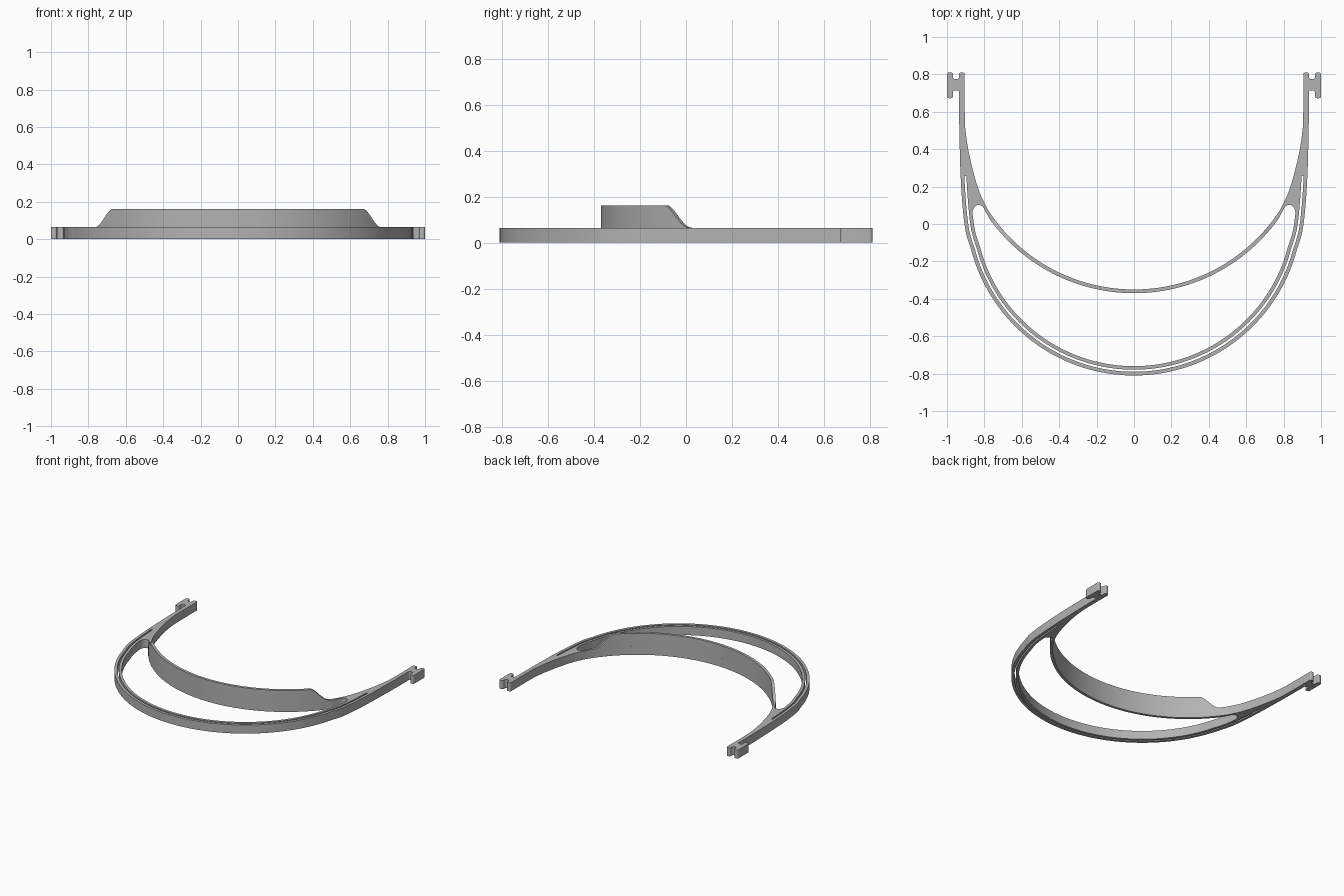
import bpy, bmesh, math
from mathutils import Vector

if "Cube" in bpy.data.objects:
    bpy.data.objects.remove(bpy.data.objects["Cube"])

BAND_H, TOP_H = 0.065, 0.163
HEAD_Y, HEAD_IN, HEAD_OUT = 0.579, 0.929, 0.949

grey = bpy.data.materials.new("grey plastic")
grey.use_nodes = True
grey.diffuse_color = (0.45, 0.45, 0.45, 1)
grey.node_tree.nodes["Principled BSDF"].inputs["Base Color"].default_value = grey.diffuse_color


def arc(cy, r, a0, a1, n):
    """Arc about (0, cy); angle is measured from straight forward (-y)."""
    angles = [a0 + (a1 - a0) * i / n for i in range(n + 1)]
    return [Vector((r * math.sin(a), cy - r * math.cos(a))) for a in angles]


def smooth(pts, n=8):
    """Catmull-Rom curve through the points."""
    p = [Vector(q) for q in pts]
    p = [2 * p[0] - p[1]] + p + [2 * p[-1] - p[-2]]
    out = []
    for a, b, c, d in zip(p, p[1:], p[2:], p[3:]):
        for i in range(n):
            t = i / n
            out.append(0.5 * (2 * b + (c - a) * t + (2 * a - 5 * b + 4 * c - d) * t * t
                              + (3 * b - a - 3 * c + d) * t ** 3))
    return out + [p[-2]]


def rounded(corners, r, n=4):
    """Polyline with its inner corners rounded."""
    p = [Vector(q) for q in corners]
    out = [p[0]]
    for a, b, c in zip(p, p[1:], p[2:]):
        s, e = b + (a - b).normalized() * r, b + (c - b).normalized() * r
        for i in range(n + 1):
            t = i / n
            out.append(s * (1 - t) ** 2 + b * 2 * t * (1 - t) + e * t * t)
    return out + [p[-1]]


def offset(pts, d):
    """Shift a path sideways, towards the inside of the band."""
    out = []
    for i, q in enumerate(pts):
        t = (pts[min(i + 1, len(pts) - 1)] - pts[max(i - 1, 0)]).normalized()
        out.append(q + Vector((-t.y, t.x)) * d)
    return out


def mirrored(half):
    """Close a half outline that starts and ends on x = 0."""
    return half + [Vector((-q.x, q.y)) for q in reversed(half) if q.x > 1e-4]


def finish(obj):
    obj.data.materials.clear()
    obj.data.materials.append(grey)
    bpy.ops.object.select_all(action='DESELECT')
    obj.select_set(True)
    bpy.context.view_layer.objects.active = obj
    bpy.ops.object.shade_smooth_by_angle(angle=math.radians(35))


def plate(name, loops, height):
    """Extrude an outline with holes from z = 0 up to the height."""
    curve = bpy.data.curves.new(name, 'CURVE')
    curve.dimensions = '2D'
    curve.fill_mode = 'BOTH'
    curve.extrude = height / 2
    for loop in loops:
        s = curve.splines.new('POLY')
        s.points.add(len(loop) - 1)
        for point, q in zip(s.points, loop):
            point.co = (q.x, q.y, 0, 1)
        s.use_cyclic_u = True
    tmp = bpy.data.objects.new(name + " outline", curve)
    bpy.context.collection.objects.link(tmp)
    bpy.context.view_layer.update()
    mesh = bpy.data.meshes.new_from_object(tmp.evaluated_get(bpy.context.evaluated_depsgraph_get()))
    bpy.data.objects.remove(tmp)
    bm = bmesh.new()
    bm.from_mesh(mesh)
    bmesh.ops.translate(bm, verts=bm.verts, vec=(0, 0, height / 2))
    bmesh.ops.remove_doubles(bm, verts=bm.verts, dist=1e-5)
    bmesh.ops.recalc_face_normals(bm, faces=bm.faces)
    bm.to_mesh(mesh)
    bm.free()
    obj = bpy.data.objects.new(name, mesh)
    bpy.context.collection.objects.link(obj)
    finish(obj)


# Outer sweep of the front band, running back into the side arm
front = arc(0.09, 0.9, 0, math.radians(75), 48)
outer = front[:-1] + smooth([front[-1], (0.9, -0.04), (0.917, 0.1), (0.928, 0.28), (0.934, 0.5)])

# H-shaped clip at the end of the arm
clip = rounded([(0.935, 0.6), (0.935, 0.715), (0.968, 0.715), (0.968, 0.672), (1, 0.672),
                (1, 0.81), (0.968, 0.81), (0.968, 0.775), (0.936, 0.775), (0.936, 0.81),
                (0.905, 0.81), (0.905, 0.6)], 0.012)

# Inner edge: arm flowing into the head strap
strap_in = arc(HEAD_Y, HEAD_IN, 0, 1.005, 56)
inner = strap_in[:-1] + smooth([strap_in[-1], (0.826, 0.17), (0.862, 0.29), (0.89, 0.42), (0.903, 0.52)])
body = mirrored(outer + clip + inner[::-1])

# Crescent opening between front band and head strap
wall = [q for q in offset(outer, 0.05) if q.y < 0.03]
strap_out = [q for q in arc(HEAD_Y, HEAD_OUT, 0, 1.005, 56) if q.y < 0.03]
corner = smooth([wall[-1], (0.862, 0.07), (0.84, 0.1), (0.812, 0.096), (0.79, 0.06), strap_out[-1]], 5)
opening = mirrored(wall[:-1] + corner + strap_out[-2::-1])

# Narrow sheet slot inside the front band
slot_a = [q for q in offset(outer, 0.02) if q.y < 0.27]
slot_b = [q for q in offset(outer, 0.031) if q.y < 0.27]
slot = mirrored(slot_a + slot_b[::-1])

plate("headband_frame", [body, opening, slot], BAND_H)

# Raised forehead wall standing on the head strap, with S-curved ends
bm = bmesh.new()
rows = []
for a, b in zip(arc(HEAD_Y, HEAD_IN, -0.934, 0.934, 160), arc(HEAD_Y, HEAD_OUT, -0.934, 0.934, 160)):
    t = min(max((abs(a.x + b.x) / 2 - 0.66) / 0.095, 0), 1)
    z = BAND_H + (TOP_H - BAND_H) * (1 - t * t * (3 - 2 * t))
    rows.append([bm.verts.new((q.x, q.y, h)) for q, h in
                 ((a, BAND_H - 0.005), (a, z), (b, z), (b, BAND_H - 0.005))])
for r, s in zip(rows, rows[1:]):
    for i in range(4):
        j = (i + 1) % 4
        bm.faces.new((r[i], r[j], s[j], s[i]))
bm.faces.new(rows[0])
bm.faces.new(rows[-1][::-1])
bmesh.ops.recalc_face_normals(bm, faces=bm.faces)
mesh = bpy.data.meshes.new("forehead_wall")
bm.to_mesh(mesh)
bm.free()
wall_obj = bpy.data.objects.new("forehead_wall", mesh)
bpy.context.collection.objects.link(wall_obj)
finish(wall_obj)
